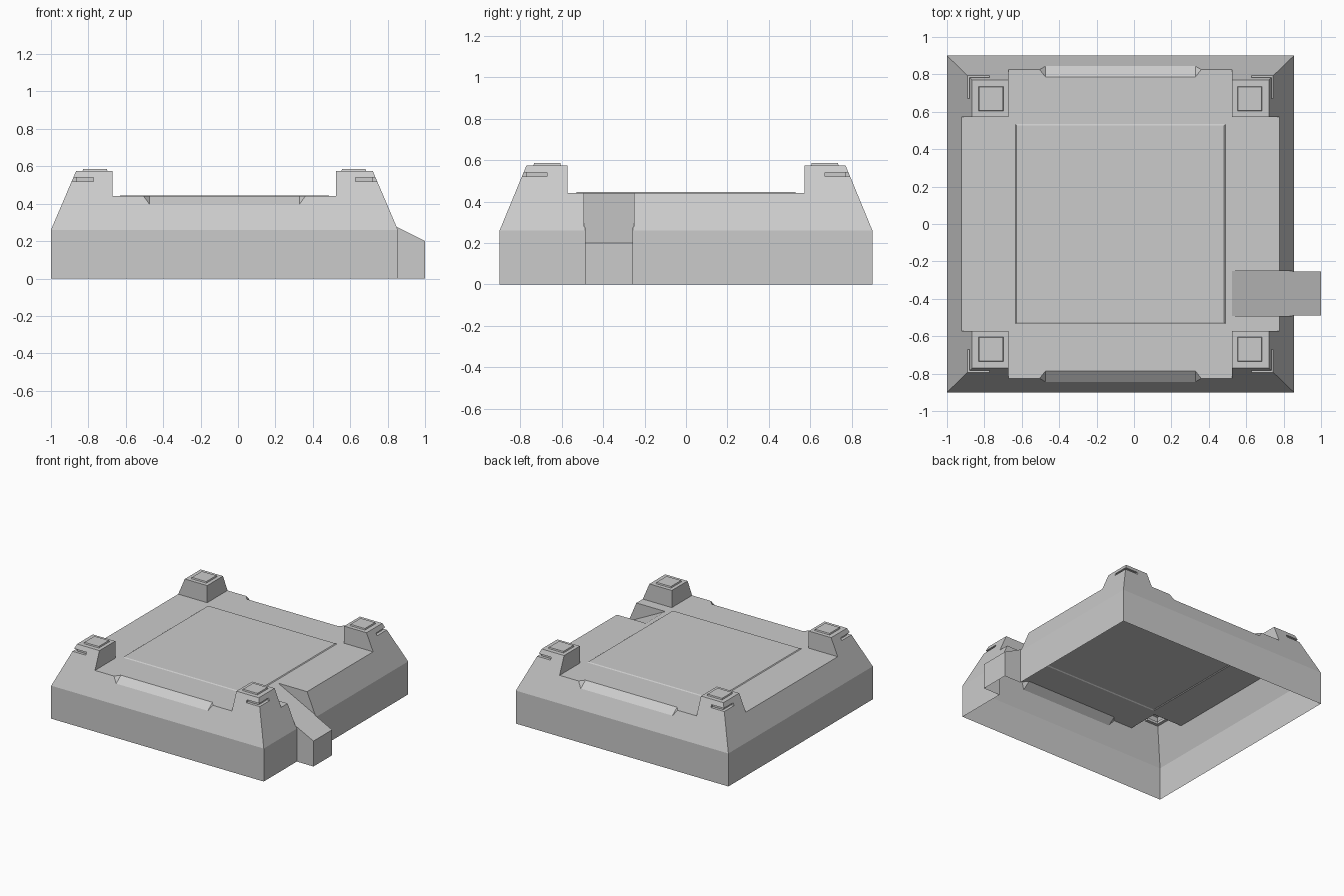
import bpy
import bmesh
from mathutils import Vector

cube = bpy.data.objects.get("Cube")
if cube:
    bpy.data.objects.remove(cube, do_unlink=True)

CX = -0.0725            # centre of the body; the ramp sticks out on one side
DECK, POST = 0.44, 0.575

grey = bpy.data.materials.new("light_grey")
grey.use_nodes = True
grey.diffuse_color = (0.6, 0.6, 0.6, 1)
grey.node_tree.nodes["Principled BSDF"].inputs["Base Color"].default_value = (0.6, 0.6, 0.6, 1)


def hull(name, points):
    """Convex solid around the given points."""
    bm = bmesh.new()
    for p in points:
        bm.verts.new(p)
    bmesh.ops.convex_hull(bm, input=bm.verts)
    bmesh.ops.dissolve_limit(bm, angle_limit=0.001, verts=bm.verts, edges=bm.edges)
    bmesh.ops.recalc_face_normals(bm, faces=bm.faces)
    mesh = bpy.data.meshes.new(name)
    bm.to_mesh(mesh)
    bm.free()
    mesh.materials.append(grey)
    ob = bpy.data.objects.new(name, mesh)
    bpy.context.collection.objects.link(ob)
    return ob


def ring(cx, cy, hx, hy, z):
    return [(cx + sx * hx, cy + sy * hy, z) for sx in (-1, 1) for sy in (-1, 1)]


def box(name, x, y, z):
    return hull(name, [(a, b, c) for a in x for b in y for c in z])


def combine(target, tool, operation):
    """Apply a boolean and throw the tool away."""
    mod = target.modifiers.new("cut", "BOOLEAN")
    mod.operation, mod.solver, mod.object = operation, "EXACT", tool
    deps = bpy.context.evaluated_depsgraph_get()
    mesh = bpy.data.meshes.new_from_object(target.evaluated_get(deps))
    target.modifiers.clear()
    target.data = mesh
    bpy.data.objects.remove(tool, do_unlink=True)


# Body: straight plinth with a tapered upper part
body = hull("foundation_body",
            ring(CX, 0, 0.9275, 0.9, 0) + ring(CX, 0, 0.9275, 0.9, 0.26)
            + ring(CX, 0, 0.793, 0.77, POST))

# Lower the deck in a cross shape, leaving four corner posts
combine(body, box("cutter", (-2, 2), (-0.573, 0.573), (DECK, 1)), "DIFFERENCE")
combine(body, box("cutter", (CX - 0.5975, CX + 0.5975), (-2, 2), (DECK, 1)), "DIFFERENCE")

# Ramp block, then the sloping channel cut through the deck edge
combine(body, box("block", (0.7, 1), (-0.488, -0.255), (0, 0.4)), "UNION")
channel = [(x, y, z) for y in (-0.493, -0.25)
           for x, z in ((0.525, DECK), (1.1, 0.15), (1.1, 0.8), (0.525, 0.8))]
combine(body, hull("cutter", channel), "DIFFERENCE")

# Chamfers on the front and back deck edges, with pointed ends
for sy in (-1, 1):
    points = []
    for sx in (-1, 1):
        a = Vector((CX + sx * 0.40, sy * 0.785, DECK))
        b = Vector((CX + sx * 0.40, sy * 0.845, 0.395))
        c = Vector((CX + sx * 0.43, sy * 0.823, DECK))
        points += [a * 2 - b, b * 2 - a, c * 2 - (a + b) / 2]
    combine(body, hull("cutter", points), "DIFFERENCE")

# Slim grooves wrapping the outer corner of each post
for sx in (-1, 1):
    for sy in (-1, 1):
        combine(body, box("cutter", (CX + sx * 0.70, CX + sx * 1.1),
                          (sy * 0.77, sy * 1.1), (0.52, 0.54)), "DIFFERENCE")
        combine(body, box("cutter", (CX + sx * 0.793, CX + sx * 1.1),
                          (sy * 0.67, sy * 1.1), (0.52, 0.54)), "DIFFERENCE")

# Slightly raised centre panel
combine(body, hull("panel", ring(CX, 0, 0.5615, 0.534, DECK - 0.01)
                   + ring(CX, 0, 0.5615, 0.534, DECK)
                   + ring(CX, 0, 0.555, 0.526, DECK + 0.005)), "UNION")

# Open the underside so the body is a hollow shell
bm = bmesh.new()
bm.from_mesh(body.data)
bottom = [f for f in bm.faces if all(v.co.z < 0.001 for v in f.verts)]
bmesh.ops.delete(bm, geom=bottom, context="FACES")
bm.to_mesh(body.data)
bm.free()

# Thin square caps on the posts
for sx, side in ((-1, "right"), (1, "left")):
    for sy, end in ((-1, "front"), (1, "back")):
        hull(f"post_cap_{end}_{side}",
             ring(CX + sx * 0.692, sy * 0.67, 0.066, 0.066, POST)
             + ring(CX + sx * 0.692, sy * 0.67, 0.063, 0.063, POST + 0.01))
